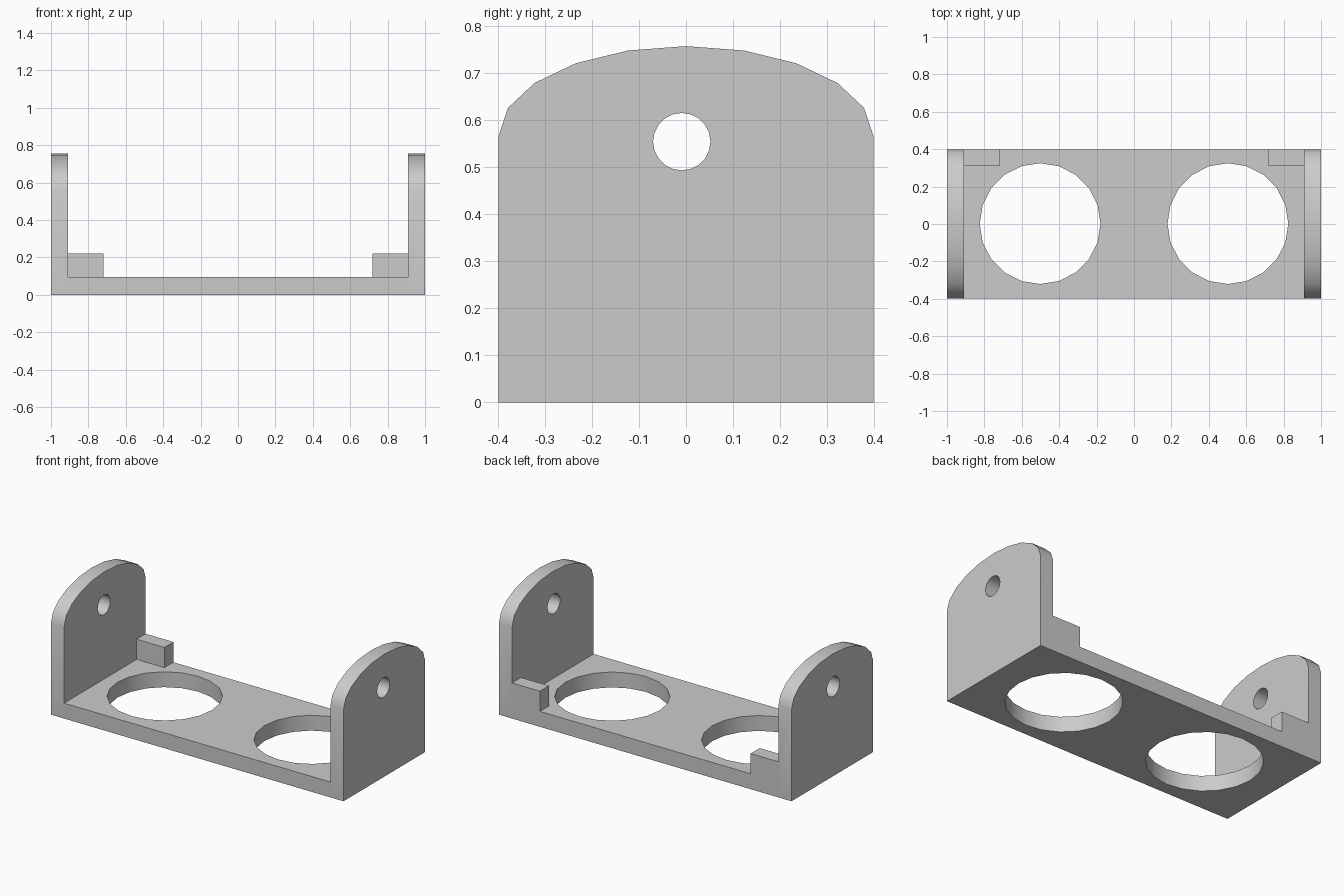
import bpy
import bmesh
import math
from mathutils import Matrix, Vector

if "Cube" in bpy.data.objects:
    bpy.data.objects.remove(bpy.data.objects["Cube"])

HALF_X, HALF_Y = 1.0, 0.398
WALL, FLOOR = 0.09, 0.095
SHOULDER, TOP = 0.567, 0.757

grey = bpy.data.materials.new("plain_grey")
grey.use_nodes = True
colour = (0.6, 0.6, 0.6, 1)
grey.diffuse_color = colour
grey.node_tree.nodes["Principled BSDF"].inputs["Base Color"].default_value = colour


def add_object(name, bm):
    bmesh.ops.recalc_face_normals(bm, faces=bm.faces)
    mesh = bpy.data.meshes.new(name)
    bm.to_mesh(mesh)
    bm.free()
    mesh.materials.append(grey)
    obj = bpy.data.objects.new(name, mesh)
    bpy.context.collection.objects.link(obj)
    return obj


def box(name, low, high):
    low, high = Vector(low), Vector(high)
    bm = bmesh.new()
    place = Matrix.Translation((low + high) / 2) @ Matrix.Diagonal((*(high - low), 1))
    bmesh.ops.create_cube(bm, size=1, matrix=place)
    return add_object(name, bm)


def drill(name, radius, depth, sides, centre, turn=Matrix()):
    bm = bmesh.new()
    bmesh.ops.create_cone(bm, cap_ends=True, segments=sides, radius1=radius,
                          radius2=radius, depth=depth,
                          matrix=Matrix.Translation(centre) @ turn)
    obj = add_object(name, bm)
    obj.hide_render = True
    return obj


def arched_wall(name, x):
    # Straight sides with a half-ellipse on top
    outline = [(-HALF_Y, 0), (HALF_Y, 0)]
    for i in range(11):
        a = math.pi * i / 10
        outline.append((HALF_Y * math.cos(a), SHOULDER + (TOP - SHOULDER) * math.sin(a)))
    bm = bmesh.new()
    face = bm.faces.new([bm.verts.new((x, y, z)) for y, z in outline])
    ext = bmesh.ops.extrude_face_region(bm, geom=[face])
    verts = [v for v in ext["geom"] if isinstance(v, bmesh.types.BMVert)]
    bmesh.ops.translate(bm, verts=verts, vec=(WALL, 0, 0))
    return add_object(name, bm)


def combine(target, tool, operation):
    mod = target.modifiers.new(tool.name, "BOOLEAN")
    mod.operation = operation
    mod.solver = "EXACT"
    mod.object = tool
    bpy.context.view_layer.update()
    graph = bpy.context.evaluated_depsgraph_get()
    result = bpy.data.meshes.new_from_object(target.evaluated_get(graph))
    target.modifiers.clear()
    target.data = result
    bpy.data.objects.remove(tool)


# Floor plate, to which everything else is joined
bracket = box("bracket", (-HALF_X, -HALF_Y, 0), (HALF_X, HALF_Y, FLOOR))

# End walls and the small blocks in the back corners
for side, s in (("left", 1), ("right", -1)):
    combine(bracket, arched_wall(side + "_wall", HALF_X - WALL if s > 0 else -HALF_X), "UNION")
    inner, outer = sorted((s * 0.72, s * 0.95))
    combine(bracket, box(side + "_block", (inner, 0.31, 0.04), (outer, HALF_Y, 0.22)), "UNION")

# Large round openings in the floor
for s in (-1, 1):
    combine(bracket, drill("floor_hole", 0.323, 0.4, 20, (s * 0.502, 0.002, 0.05)), "DIFFERENCE")

# Pivot hole through both walls
combine(bracket, drill("pivot_hole", 0.061, 3, 20, (0, -0.009, 0.554),
                       Matrix.Rotation(math.pi / 2, 4, "Y")), "DIFFERENCE")

# Clean up flat areas and shade the curves smooth
bm = bmesh.new()
bm.from_mesh(bracket.data)
bmesh.ops.remove_doubles(bm, verts=bm.verts, dist=0.0001)
bmesh.ops.dissolve_limit(bm, angle_limit=math.radians(1), verts=bm.verts, edges=bm.edges)
bm.to_mesh(bracket.data)
bm.free()
bpy.ops.object.select_all(action="DESELECT")
bracket.select_set(True)
bpy.context.view_layer.objects.active = bracket
bpy.ops.object.shade_smooth_by_angle(angle=math.radians(30))
